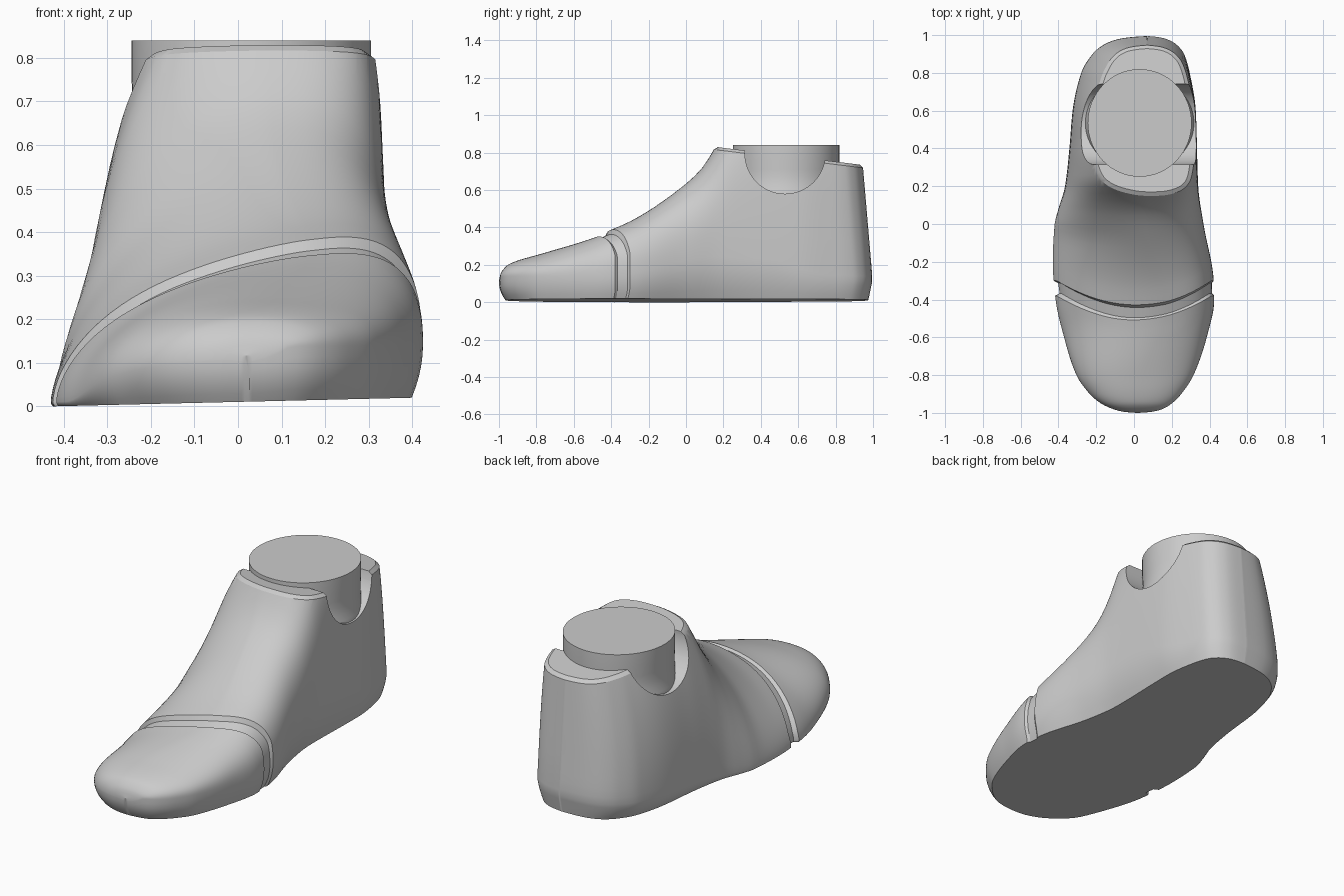
import bpy, bmesh
from math import sin, cos, pi
from mathutils import Vector

if "Cube" in bpy.data.objects:
    bpy.data.objects.remove(bpy.data.objects["Cube"])

grey = bpy.data.materials.new("plain grey")
grey.use_nodes = True
grey.diffuse_color = (0.6, 0.6, 0.6, 1)
grey.node_tree.nodes["Principled BSDF"].inputs["Base Color"].default_value = (0.6, 0.6, 0.6, 1)


def curve(*points):
    """Return a smooth interpolation through points without overshoot."""
    xs, ys = zip(*points)
    d = [(ys[i + 1] - ys[i]) / (xs[i + 1] - xs[i]) for i in range(len(xs) - 1)]
    inner = [2 * a * b / (a + b) if a * b > 0 else 0 for a, b in zip(d, d[1:])]
    m = [d[0]] + inner + [d[-1]]

    def value(x):
        x = min(max(x, xs[0]), xs[-1])
        i = next(k for k in range(len(d)) if x <= xs[k + 1])
        w = xs[i + 1] - xs[i]
        t = (x - xs[i]) / w
        rise = t * t * (3 - 2 * t)
        return (ys[i] * (1 - rise) + ys[i + 1] * rise
                + w * t * (1 - t) * (m[i] * (1 - t) - m[i + 1] * t))
    return value


def smoothstep(t):
    t = min(max(t, 0), 1)
    return t * t * (3 - 2 * t)


def make_object(name, bm):
    bmesh.ops.recalc_face_normals(bm, faces=bm.faces)
    mesh = bpy.data.meshes.new(name)
    bm.to_mesh(mesh)
    bm.free()
    mesh.materials.append(grey)
    obj = bpy.data.objects.new(name, mesh)
    bpy.context.collection.objects.link(obj)
    return obj


def activate(obj):
    bpy.ops.object.select_all(action="DESELECT")
    obj.select_set(True)
    bpy.context.view_layer.objects.active = obj


def loft(bm, rings):
    rows = [[bm.verts.new(p) for p in ring] for ring in rings]
    n = len(rows[0])
    for a, b in zip(rows, rows[1:]):
        for j in range(n):
            bm.faces.new((a[j], a[(j + 1) % n], b[(j + 1) % n], b[j]))
    bm.faces.new(rows[0])
    bm.faces.new(rows[-1])


# Foot outline, ridge and roundness along its length
left = curve((-1, .015), (-.995, -.05), (-.98, -.11), (-.95, -.175), (-.9, -.235), (-.8, -.305),
             (-.6, -.37), (-.4, -.415), (-.2, -.43), (0, -.42), (.08, -.4), (.2, -.365),
             (.4, -.342), (.6, -.325), (.8, -.28), (.9, -.22), (.95, -.16),
             (.98, -.08), (.99, -.01), (.995, .068))
right = curve((-1, .025), (-.995, .09), (-.98, .15), (-.95, .2), (-.9, .25), (-.8, .315),
              (-.6, .385), (-.4, .425), (-.3, .422), (0, .368), (.2, .34), (.6, .327),
              (.8, .295), (.9, .265), (.95, .225), (.98, .17), (.99, .125), (.995, .072))
ridge = curve((-1, .02), (-.8, .05), (-.45, .17), (0, .08), (.995, .07))
height = curve((-1, .11), (-.99, .15), (-.97, .18), (-.95, .198), (-.9, .22), (-.8, .25),
               (-.6, .31), (-.5, .342), (-.43, .37), (-.245, .462), (-.03, .61), (.075, .705),
               (.14, .8), (.25, 1), (.4, 1.1), (1, 1.1))
left_power = curve((-1, 2.2), (-.45, 1.7), (-.1, 1.55), (.2, 2), (.5, 2), (.85, 1.75), (1, 1.75))
right_power = curve((-1, 2.3), (-.45, 2.5), (0, 2.6), (.4, 3.7), (1, 3.7))
left_girth = curve((-1, .1), (-.8, .06), (-.5, .01), (0, .01), (.4, .06), (1, .1))
right_girth = curve((-1, .13), (-.4, .13), (.15, .24), (.45, .22), (.75, .14), (1, .13))
right_tuck = curve((-1, .1), (-.4, .1), (.15, .2), (.5, .15), (.8, .1), (1, .1))

ARC, LOW = 56, 5


def section(y, j):
    """Point j of the cross-section at y, from the right sole edge over the top."""
    cx, h = ridge(y), height(y)
    on_right = j < LOW + ARC / 2
    span = (right(y) if on_right else left(y)) - cx
    zw = min(right_girth(y) if on_right else left_girth(y), .85 * h)
    power = right_power(y) if on_right else left_power(y)
    if LOW <= j <= LOW + ARC:
        a = pi * (j - LOW) / ARC
        return (cx + span * max(abs(cos(a)), 1e-6) ** (2 / power),
                zw + (h - zw) * max(sin(a), 0) ** (2 / power))
    t = (LOW - j if on_right else j - LOW - ARC) / LOW
    tuck = right_tuck(y) if on_right else left_girth(y)
    return cx + span * (1 - tuck * t * t), zw * (1 - t)


def foot_point(s, j, swell):
    x, _ = section(s, j)
    bow = .13 * max(0, 1 - (x / .41) ** 2)
    y = s - bow * (1 - smoothstep(abs(s + .34) / .55))
    x, z = section(y, j)
    cx = ridge(y)
    x, z = cx + (x - cx) * min(swell, 1), z * swell
    # lean the heel wall and round the toe and heel under
    heel = smoothstep((y - .6) / .35)
    toe = smoothstep((-.75 - y) / .22)
    low = max(0, 1 - z / .1)
    y += toe * .035 * low * low - heel * (.085 * max(0, z - .15) + .02 * low)
    return x, y, z + (.01 + .024 * x) * max(0, 1 - z / .3)


# Stations: toe cap, seam groove, then instep and heel
stations = [(-1 + .62 * (i / 32) ** 2, 1) for i in range(33)]
stations += [(-.367, .957), (-.313, .96)]
for i in range(61):
    s = -.3 + 1.295 * sin(pi / 2 * i / 60)
    stations.append((s, 1 + .012 * (1 - smoothstep((s + .3) / .1))))

bm = bmesh.new()
loft(bm, [[foot_point(s, j, g) for j in range(ARC + 2 * LOW + 1)] for s, g in stations])

# Sloping collar with a chamfered rim
bmesh.ops.recalc_face_normals(bm, faces=bm.faces)
normal = Vector((0, .123, 1)).normalized()
cut = bmesh.ops.bisect_plane(bm, geom=bm.verts[:] + bm.edges[:] + bm.faces[:],
                             plane_co=(0, 0, .835), plane_no=normal, clear_outer=True)
rim = [e for e in cut["geom_cut"] if isinstance(e, bmesh.types.BMEdge)]
cap = bmesh.ops.contextual_create(bm, geom=rim)["faces"]
bmesh.ops.recalc_face_normals(bm, faces=bm.faces)
bmesh.ops.inset_region(bm, faces=cap, thickness=.02, depth=.015)
foot = make_object("foot", bm)

# Round notches through both sides of the collar
bpy.ops.mesh.primitive_cylinder_add(vertices=64, radius=.215, depth=2,
                                    location=(0, .53, .795), rotation=(0, pi / 2, 0))
cutter = bpy.context.object
cutter.name = "notch_cutter"
cutter.hide_render = True
notch = foot.modifiers.new("notches", "BOOLEAN")
notch.operation = "DIFFERENCE"
notch.solver = "EXACT"
notch.object = cutter
activate(foot)
bpy.ops.object.modifier_apply(modifier=notch.name)
bpy.data.objects.remove(cutter)

# Ankle joint: upright plug that fills the notches, flaring at their foot
bm = bmesh.new()
profile = [(1, .84), (1, .76), (.99, .71), (.99, .67), (1.005, .63), (1.03, .6), (1.05, .575),
           (1.05, .55)]
loft(bm, [[(.03 + .275 * r * cos(2 * pi * k / 64), .535 + .285 * r * sin(2 * pi * k / 64), z)
           for k in range(64)] for r, z in profile])
ankle = make_object("ankle_joint", bm)

for obj in (foot, ankle):
    activate(obj)
    bpy.ops.object.shade_smooth_by_angle(angle=pi / 6)
